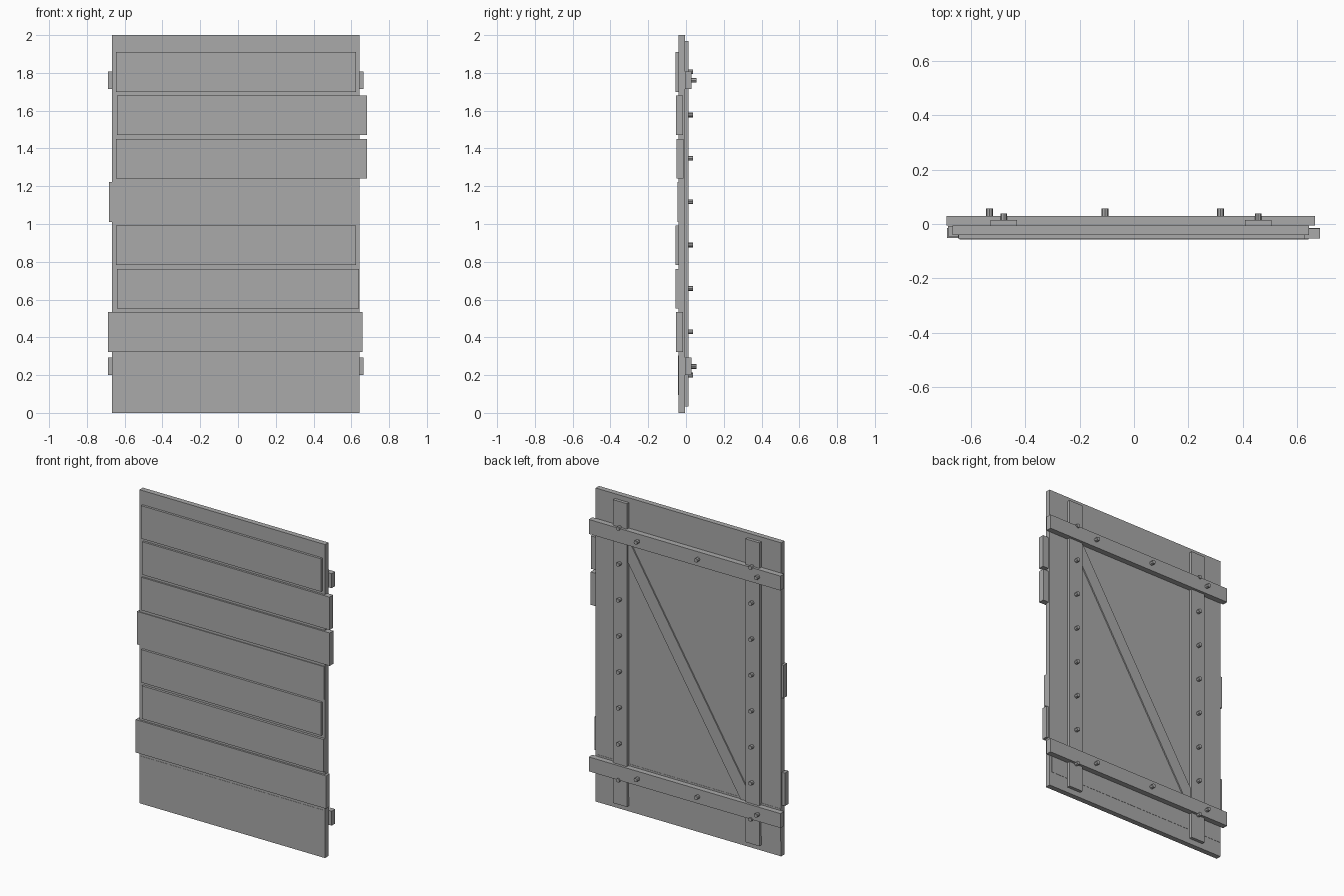
import bpy, bmesh, math
from mathutils import Matrix, Vector

if "Cube" in bpy.data.objects:
    bpy.data.objects.remove(bpy.data.objects["Cube"])

grey = bpy.data.materials.new("weathered_grey")
grey.diffuse_color = (0.4, 0.4, 0.4, 1)
grey.use_nodes = True
grey.node_tree.nodes["Principled BSDF"].inputs["Base Color"].default_value = grey.diffuse_color


def finish(name, bm):
    mesh = bpy.data.meshes.new(name)
    bm.to_mesh(mesh)
    bm.free()
    mesh.materials.append(grey)
    obj = bpy.data.objects.new(name, mesh)
    bpy.context.collection.objects.link(obj)
    return obj


def board(name, x0, x1, y0, y1, z0, z1, tilt=0.0):
    """Box between limits, optionally turned in the plane of the door."""
    bm = bmesh.new()
    size = Vector((x1 - x0, y1 - y0, z1 - z0))
    bmesh.ops.create_cube(bm, size=1, matrix=Matrix.Diagonal(size).to_4x4())
    obj = finish(name, bm)
    obj.location = ((x0 + x1) / 2, (y0 + y1) / 2, (z0 + z1) / 2)
    obj.rotation_euler.y = tilt
    return obj


def peg(name, x, z, y0, y1):
    """Short round peg along y."""
    bm = bmesh.new()
    bmesh.ops.create_cone(bm, cap_ends=True, segments=8, radius1=0.0125,
                          radius2=0.0125, depth=y1 - y0,
                          matrix=Matrix.Rotation(math.pi / 2, 4, 'X'))
    finish(name, bm).location = (x, (y0 + y1) / 2, z)


# Large backing panel
board("door_panel", -0.667, 0.642, -0.04, -0.006, 0, 2)

# Uneven front planks: left end, right end, front face, from top to bottom
planks = [(-0.645, 0.625, -0.055), (-0.64, 0.683, -0.053),
          (-0.646, 0.683, -0.051), (-0.682, 0.638, -0.045),
          (-0.645, 0.625, -0.055), (-0.64, 0.641, -0.056),
          (-0.687, 0.658, -0.052), (-0.665, 0.625, -0.0415)]
for i, (x0, x1, y) in enumerate(planks):
    z = 1.805 - i * 0.2295
    board(f"front_plank_{i + 1}", x0, x1, y, y + 0.037, z - 0.105, z + 0.105)

# Upright battens with a row of pegs
for side, x0, x1, px in (("left", -0.527, -0.43, -0.478),
                         ("right", 0.408, 0.505, 0.456)):
    board(f"batten_{side}", x0, x1, -0.02, 0.014, 0.035, 1.97)
    for i in range(8):
        peg(f"batten_peg_{side}_{i + 1}", px, 0.2 + i * 0.2295, 0.0, 0.038)

# Cross rails with three pegs each
for level, z in (("lower", 0.246), ("upper", 1.761)):
    board(f"rail_{level}", -0.688, 0.665, -0.006, 0.03, z - 0.046, z + 0.046)
    for i, x in enumerate((-0.53, -0.107, 0.318)):
        peg(f"rail_peg_{level}_{i + 1}", x, z, 0.01, 0.056)

# Thin diagonal brace
board("diagonal_brace", -0.945, 0.945, -0.02, 0.002, 0.96, 1.04,
      tilt=-math.radians(58.5))
